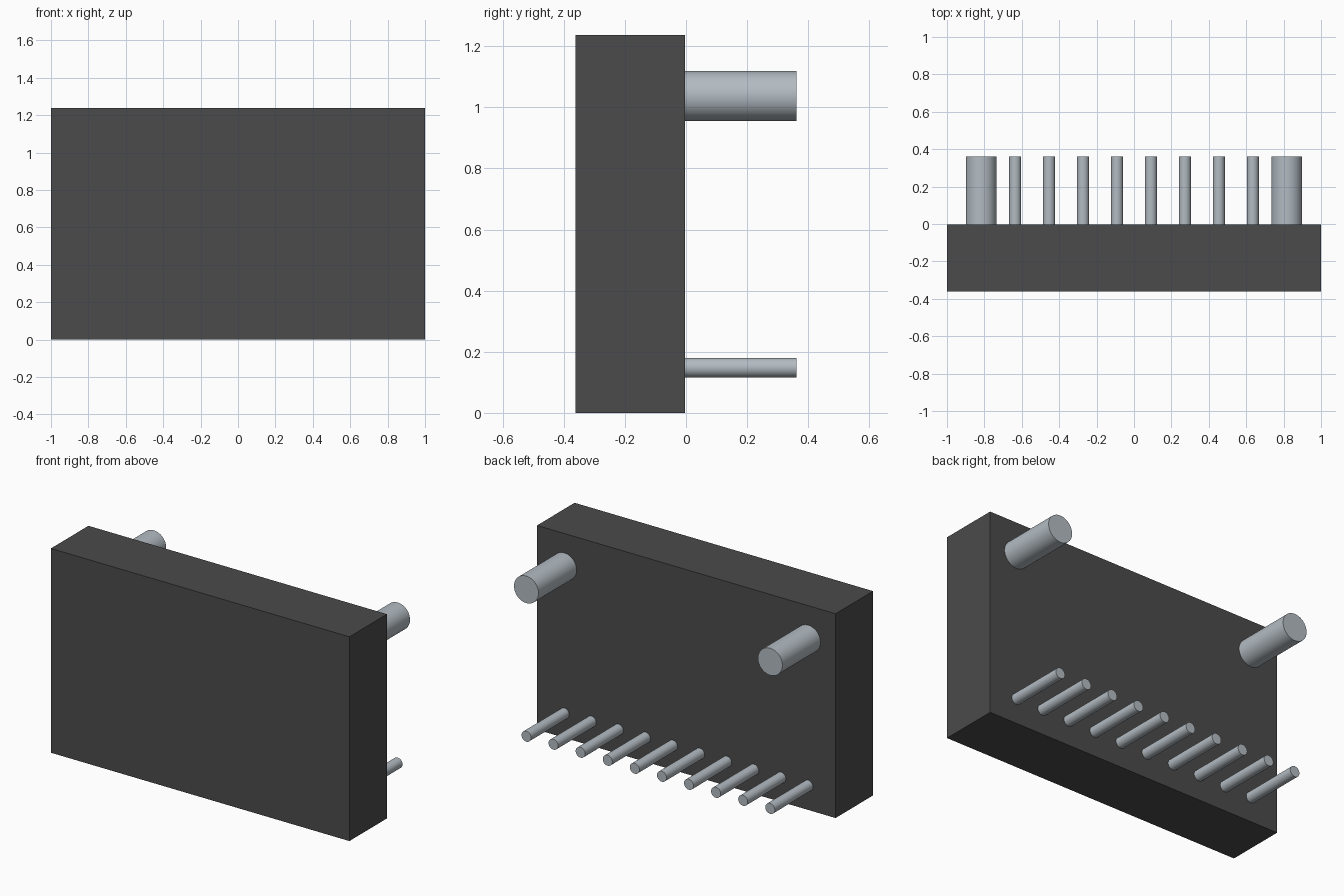
import bpy
import math

cube = bpy.data.objects.get("Cube")
if cube:
    bpy.data.objects.remove(cube, do_unlink=True)


def material(name, rgb):
    m = bpy.data.materials.new(name)
    m.use_nodes = True
    m.diffuse_color = (*rgb, 1)
    m.node_tree.nodes["Principled BSDF"].inputs["Base Color"].default_value = (*rgb, 1)
    return m


dark = material("dark grey plastic", (0.07, 0.07, 0.07))
steel = material("light steel", (0.45, 0.50, 0.54))

FRONT, FACE, TIP = -0.362, -0.003, 0.362  # y of housing front, housing back, pin tips
HEIGHT = 1.237


def rod(name, x, z, radius, sides):
    """Round rod standing out of the housing's back face."""
    bpy.ops.mesh.primitive_cylinder_add(
        vertices=sides, radius=radius, depth=TIP - FACE,
        location=(x, (TIP + FACE) / 2, z), rotation=(math.pi / 2, 0, 0))
    ob = bpy.context.object
    ob.name = name
    ob.data.materials.append(steel)
    bpy.ops.object.shade_smooth_by_angle(angle=math.radians(30))


# Housing block
bpy.ops.mesh.primitive_cube_add(size=1, location=(0, (FRONT + FACE) / 2, HEIGHT / 2))
housing = bpy.context.object
housing.name = "housing"
housing.scale = (2, FACE - FRONT, HEIGHT)
bpy.ops.object.transform_apply(location=False, rotation=False, scale=True)
housing.data.materials.append(dark)

# Two thick mounting pegs near the top
for side, x in (("left", 0.817), ("right", -0.817)):
    rod(side + "_mounting_peg", x, 1.037, 0.082, 48)

# Row of ten thin contact pins near the bottom
for i in range(10):
    rod(f"contact_pin_{i + 1}", (i - 4.5) * 0.1815, 0.148, 0.032, 32)
